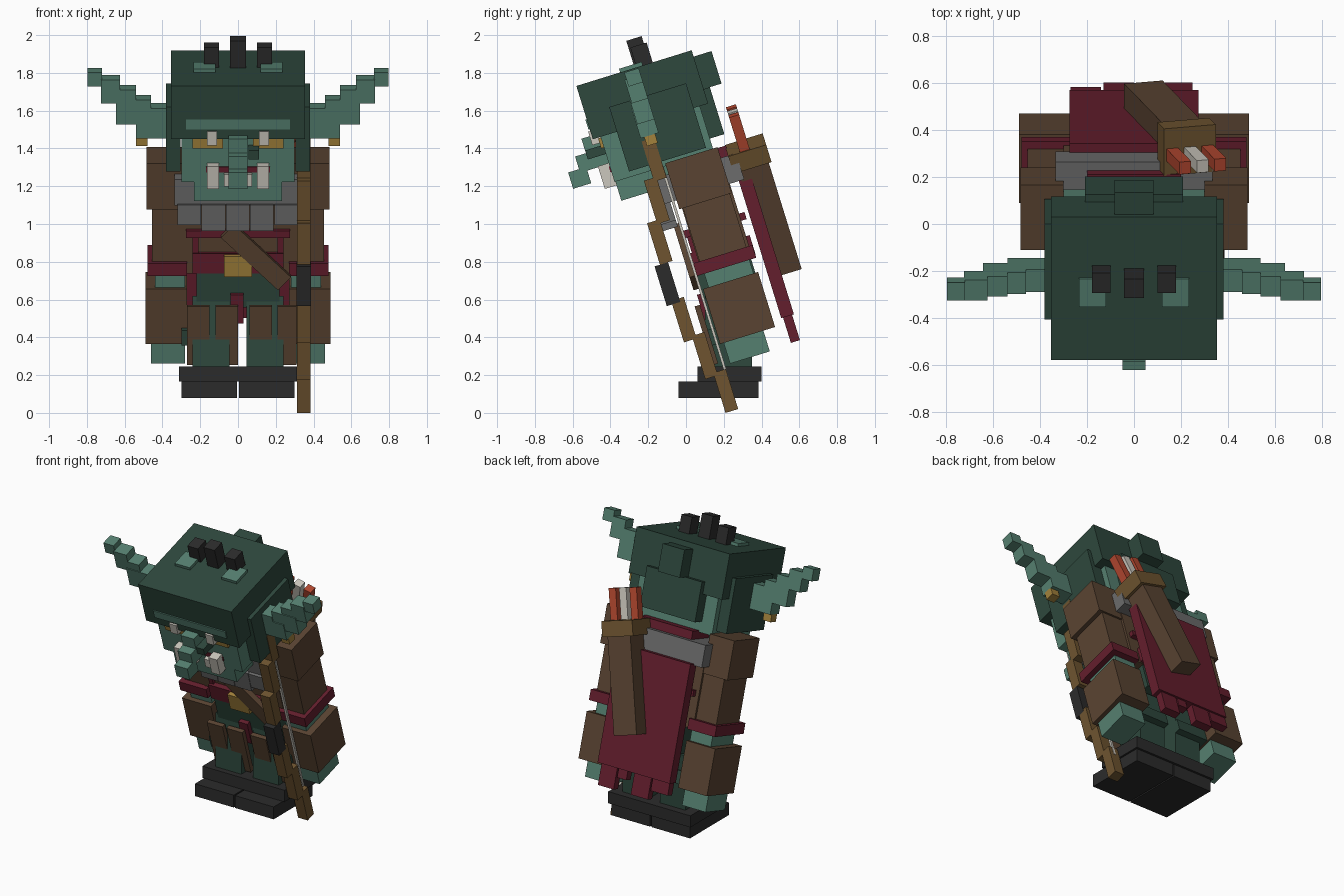
import bpy, bmesh, math
from mathutils import Matrix, Vector

LEAN = Matrix.Rotation(0.30, 4, 'X')   # the whole figure above the boots leans forward


def lin(c):
    c /= 255
    return c / 12.92 if c <= 0.04045 else ((c + 0.055) / 1.055) ** 2.4


def mat(name, h):
    m = bpy.data.materials.new(name)
    m.diffuse_color = [lin(int(h[i:i + 2], 16)) for i in (0, 2, 4)] + [1]
    return m


HOOD = mat("dark green cloth", "2e483d")
SKIN = mat("green skin", "558070")
BROWN = mat("brown leather", "5a4432")
RED = mat("crimson cloth", "641e2d")
GREY = mat("grey fur", "6c6c6c")
BLACK = mat("black leather", "2b2b2b")
GOLD = mat("gold", "a3823c")
WOOD = mat("bow wood", "6e5430")
WHITE = mat("ivory", "cbc7bd")
ORANGE = mat("orange red feather", "b2472f")


def boxes(name, m, items, mirror=False, frame=LEAN):
    """One object from boxes (x0, x1, y0, y1, z0, z1) in the given frame."""
    bm = bmesh.new()
    for b in items:
        for s in ((1, -1) if mirror else (1,)):
            xs = sorted((b[0] * s, b[1] * s))
            c = Vector(((xs[0] + xs[1]) / 2, (b[2] + b[3]) / 2, (b[4] + b[5]) / 2))
            size = (xs[1] - xs[0], b[3] - b[2], b[5] - b[4], 1)
            bmesh.ops.create_cube(bm, size=1, matrix=Matrix.Translation(c) @ Matrix.Diagonal(size))
    me = bpy.data.meshes.new(name)
    bm.to_mesh(me)
    bm.free()
    me.materials.append(m)
    ob = bpy.data.objects.new(name, me)
    ob.matrix_world = frame
    bpy.context.collection.objects.link(ob)
    return ob


# Boots stand upright
FLAT = Matrix.Identity(4)
boxes("boot_soles", BLACK, [(.005, .30, -.04, .385, .08, .165)], True, FLAT)
boxes("boot_cuffs", BLACK, [(.0, .313, .06, .40, .165, .245)], True, FLAT)
boxes("legs", HOOD, [(.045, .24, .10, .35, .24, .62)], True, FLAT)

# Hips, thigh straps and armour strips
boxes("hips", HOOD, [(-.22, .22, .27, .57, .50, .70)])
boxes("thigh_straps", HOOD, [(.045, .30, .235, .50, .30, .385)], True)
boxes("thigh_plates", BROWN, [(-.27, -.15, .21, .24, .20, .525), (-.12, .0, .21, .24, .20, .525),
                              (.06, .18, .21, .24, .20, .525), (.21, .31, .21, .24, .20, .525)])
boxes("loincloth", RED, [(-.04, .03, .24, .28, .42, .58)])

# Torso, belts and buckle
boxes("torso", BROWN, [(-.30, .30, .30, .58, .68, 1.15)])
boxes("belts", RED, [(-.275, .275, .27, .61, .885, .925), (-.24, .24, .265, .60, .69, .80)])
boxes("tunic_trim", RED, [(.21, .24, .28, .32, .79, .89)], True)
boxes("buckle", GOLD, [(-.075, .075, .235, .27, .68, .795)])
strap_frame = LEAN @ Matrix.Translation((.095, .25, .79)) @ Matrix.Rotation(math.radians(44), 4, 'Y')
boxes("chest_strap", BROWN, [(-.21, .21, -.02, .02, -.05, .05)], frame=strap_frame)

# Arms: shoulder, sleeve, band, forearm, glove, hand
boxes("sleeves", BROWN, [(.30, .485, .285, .575, 1.04, 1.295), (.28, .455, .305, .565, .745, 1.04)], True)
boxes("arm_bands", RED, [(.27, .48, .27, .598, .675, .745)], True)
boxes("forearms", SKIN, [(.28, .44, .31, .56, .59, .68)], True)
boxes("gloves", BROWN, [(.27, .49, .28, .585, .295, .60)], True)
boxes("hands", SKIN, [(.28, .46, .30, .52, .18, .30)], True)

# Fur collar with hanging tufts, and scarf
boxes("collar", GREY, [(-.335, .335, .19, .66, 1.09, 1.235)])
boxes("collar_tufts", GREY, [(-.32 + i * .128, -.195 + i * .128, .17, .25, .955 + .035 * (i in (0, 4)), 1.10)
                             for i in range(5)])
boxes("scarf", RED, [(-.20, .20, .40, .62, 1.235, 1.29)])

# Cape with torn hem
boxes("cape", RED, [(-.275, .275, .63, .70, .33, 1.10)])
boxes("cape_tatters", RED, [(-.27, -.14, .64, .69, .25, .33), (-.13, .0, .64, .69, .19, .33),
                            (.05, .12, .64, .69, .27, .33), (.13, .25, .64, .69, .19, .33)])

# Quiver slung across the back
quiver = LEAN @ Matrix.Translation((.04, .73, .57)) @ Matrix.Rotation(math.radians(16), 4, 'Y')
boxes("quiver", BROWN, [(-.085, .085, -.085, .08, 0, .66)], frame=quiver)
boxes("quiver_rim", WOOD, [(-.115, .115, -.115, .095, .62, .72)], frame=quiver)
for i, m in enumerate((ORANGE, WHITE, ORANGE)):
    x = (i - 1) * .078
    boxes("arrow_feather", m, [(x - .026, x + .026, -.05, .005, .70, .92)], frame=quiver)

# Head and jaw
boxes("head", SKIN, [(-.30, .30, .0, .55, 1.28, 1.60), (-.232, .232, .005, .42, 1.174, 1.30)])
boxes("nose", SKIN, [(-.05, .05, -.10, .01, 1.42, 1.55), (-.05, .05, -.16, .01, 1.38, 1.47),
                     (-.05, .05, -.22, -.12, 1.31, 1.40)])
boxes("wart", HOOD, [(.055, .11, -.10, .01, 1.435, 1.485)])
boxes("mouth", RED, [(-.17, .17, -.006, .01, 1.335, 1.365)])
boxes("tusks", WHITE, [(.10, .165, -.06, .01, 1.26, 1.385), (.035, .075, -.03, .01, 1.265, 1.33)], True)
boxes("eyes", GOLD, [(.08, .24, -.015, .01, 1.47, 1.525)], True)
boxes("pupils", WHITE, [(.11, .165, -.055, .01, 1.50, 1.575)], True)

# Stepped ears and earrings
boxes("ears", SKIN, [(.30, .54, .20, .30, 1.46, 1.585), (.37, .46, .20, .30, 1.58, 1.625),
                     (.39, .645, .205, .30, 1.535, 1.625), (.46, .645, .205, .30, 1.60, 1.67),
                     (.54, .725, .21, .30, 1.65, 1.725), (.625, .725, .21, .30, 1.70, 1.78),
                     (.72, .798, .22, .30, 1.74, 1.818)], True)
boxes("earrings", GOLD, [(.48, .54, .22, .28, 1.41, 1.47)], True)

# Hood: cap, side flaps, back panel and knot
boxes("hood", HOOD, [(-.355, .355, -.043, .596, 1.53, 1.825)])
boxes("hood_flaps", HOOD, [(.305, .382, .09, .516, 1.31, 1.667)], True)
boxes("hood_back", HOOD, [(-.21, .21, .50, .63, 1.35, 1.61)])
boxes("hood_knot", HOOD, [(-.083, .083, .58, .695, 1.61, 1.79)])
boxes("brow", SKIN, [(-.275, .275, -.05, -.03, 1.585, 1.64)])
boxes("hood_patches", SKIN, [(.12, .235, .20, .325, 1.81, 1.845)], True)
boxes("spikes", BLACK, [(-.042, .042, .28, .365, 1.80, 1.975)])
boxes("side_spikes", BLACK, [(.10, .18, .29, .38, 1.80, 1.935)], True)

# Bow held upright at the side, symmetric about its grip
half = [(.075, .0, .11), (.10, .10, .33), (.15, .31, .55), (.20, .53, .752)]
limbs = []
for v, a, b in half[1:]:
    limbs += [(.312, .385, v, v + .07, .69 + a, .69 + b), (.312, .385, v, v + .07, .69 - b, .69 - a)]
boxes("bow_limbs", WOOD, limbs)
boxes("bow_grip", BLACK, [(.31, .387, .07, .145, .57, .79)])
boxes("bow_string", WHITE, [(.34, .357, .258, .272, .10, 1.28)])
